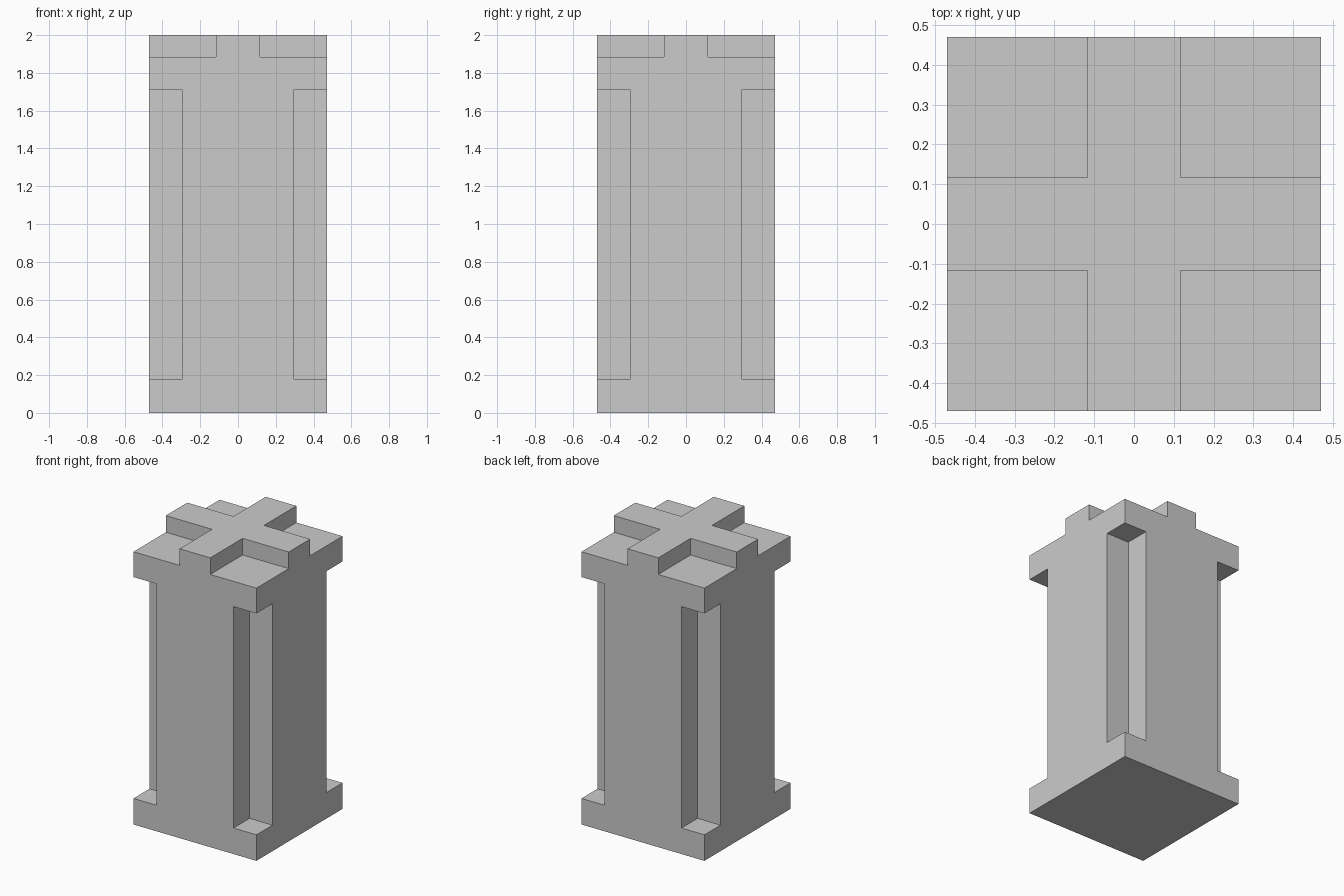
import bpy
from mathutils import Vector

cube = bpy.data.objects.get("Cube")
if cube:
    bpy.data.objects.remove(cube, do_unlink=True)

HALF = 0.47         # half width of the pillar
SHAFT = 0.295       # where the corner notches begin
CROSS = 0.117       # half width of the raised cross
BASE, CAP, TOP_SLAB, HEIGHT = 0.18, 1.71, 1.885, 2.0
OVER = 0.1          # how far cutters reach past the surface

stone = bpy.data.materials.new("plain_grey")
stone.use_nodes = True
colour = (0.6, 0.6, 0.6, 1)
stone.diffuse_color = colour
stone.node_tree.nodes["Principled BSDF"].inputs["Base Color"].default_value = colour


def box(name, low, high):
    low, high = Vector(low), Vector(high)
    bpy.ops.mesh.primitive_cube_add(size=1, location=(low + high) / 2)
    obj = bpy.context.object
    obj.name = name
    obj.scale = [abs(v) for v in high - low]
    bpy.ops.object.transform_apply(location=True, rotation=False, scale=True)
    obj.data.materials.append(stone)
    return obj


def cut(target, cutter):
    bpy.context.view_layer.objects.active = target
    mod = target.modifiers.new("cut", "BOOLEAN")
    mod.operation = "DIFFERENCE"
    mod.solver = "EXACT"
    mod.object = cutter
    bpy.ops.object.modifier_apply(modifier=mod.name)
    bpy.data.objects.remove(cutter, do_unlink=True)


# Solid block
pillar = box("pillar", (-HALF, -HALF, 0), (HALF, HALF, HEIGHT))

# Each corner: a tall notch in the shaft and a sunken square on top
out = HALF + OVER
for sx in (-1, 1):
    for sy in (-1, 1):
        cut(pillar, box("shaft_notch", (sx * SHAFT, sy * SHAFT, BASE),
                        (sx * out, sy * out, CAP)))
        cut(pillar, box("top_recess", (sx * CROSS, sy * CROSS, TOP_SLAB),
                        (sx * out, sy * out, HEIGHT + OVER)))
